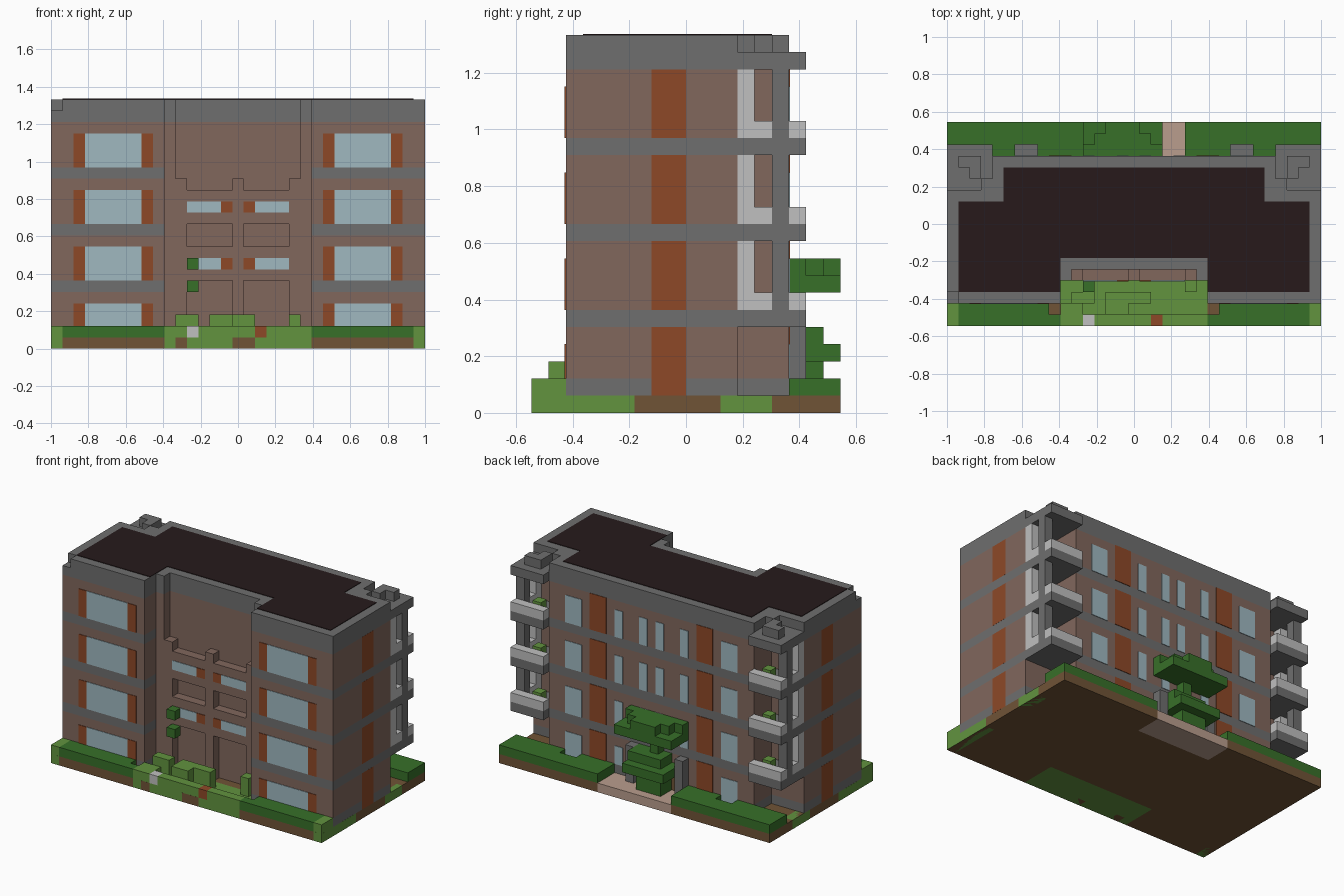
import bpy, bmesh

cube = bpy.data.objects.get("Cube")
if cube:
    bpy.data.objects.remove(cube, do_unlink=True)

W, D, H = 33, 18, 22          # size in blocks
U = 2 / W                     # one block
T = 0.06                      # thickness of painted plates, in blocks


def material(name, hexa):
    lin = [(int(hexa[k:k + 2], 16) / 255) ** 2.2 for k in (0, 2, 4)] + [1]
    m = bpy.data.materials.new(name)
    m.use_nodes = True
    m.diffuse_color = lin
    m.node_tree.nodes["Principled BSDF"].inputs["Base Color"].default_value = lin
    return m


BRICK = material("brown brick", "80675d")
GREY = material("grey concrete", "6e6e6e")
RUST = material("rust panel", "8c4a2c")
GLASS = material("pale glass", "9eb7bf")
ROOF = material("dark roof", "2b2021")
HEDGE = material("dark green", "3a6f2d")
LAWN = material("light green", "629241")
PALE = material("pale grey", "bebebe")
SOIL = material("soil brown", "6f5439")
PATH = material("path tan", "b89c8c")


def prism(bm, pts, z0, z1):
    """Extrude a plan outline given in blocks."""
    vs = [bm.verts.new((x * U - 1, (y - D / 2) * U, z0 * U)) for x, y in pts]
    top = bmesh.ops.extrude_face_region(bm, geom=[bm.faces.new(vs)])["geom"]
    moved = [v for v in top if isinstance(v, bmesh.types.BMVert)]
    bmesh.ops.translate(bm, verts=moved, vec=(0, 0, (z1 - z0) * U))


def part(name, mat, solids):
    """One object from (outline, z0, z1) prisms."""
    bm = bmesh.new()
    for pts, z0, z1 in solids:
        prism(bm, pts, z0, z1)
    bmesh.ops.recalc_face_normals(bm, faces=bm.faces)
    me = bpy.data.meshes.new(name)
    bm.to_mesh(me)
    bm.free()
    me.materials.append(mat)
    ob = bpy.data.objects.new(name, me)
    bpy.context.collection.objects.link(ob)


def box(x0, x1, y0, y1, z0, z1):
    return ([(x0, y0), (x1, y0), (x1, y1), (x0, y1)], z0, z1)


def both(*boxes):
    """Boxes plus their mirror images left to right."""
    out = []
    for pts, z0, z1 in boxes:
        out += [(pts, z0, z1), ([(W - x, y) for x, y in pts], z0, z1)]
    return out


def symmetric(half):
    return half + [(W - x, y) for x, y in reversed(half)]


FLOORS = (1, 6, 11, 16)       # bottom of each storey

# Main block: storeys of brick between concrete bands
plan = symmetric([(4, 15), (4, 12), (0, 12), (0, 2), (10, 2), (10, 6)])
part("brick_storeys", BRICK, [(plan, max(f, 2), f + 4) for f in FLOORS])
part("concrete_bands", GREY, [(plan, f - 1, f) for f in FLOORS[1:]]
     + [(plan, 1, 2), (plan, 20, 21)])
notched = [p for q in plan for p in ([(0, 3), (1, 3), (1, 2)] if q == (0, 2) else [q])]
part("parapet", GREY, [(notched, 21, H), box(11, 22, 5, 6, 20, H)]
     + both(box(10, 11, 4, 6, 20, H)))
part("roof_surface", ROOF, [(symmetric(
    [(5, 14), (5, 11), (1, 11), (1, 3), (10, 3), (10, 6)]), 21.5, H + T)])

# Recessed stairwell front with a projecting frame
part("recess_wall", BRICK, [box(11, 22, 5, 6, 1, 20)] + both(box(10, 11, 4, 6, 1, 20)))
frame = [box(16, 17, 4, 5, 1, 15)]
frame += both(box(11, 12, 4, 5, 1, 15))
for z0, z1 in ((6, 9), (11, 14)):
    frame += both(box(12, 16, 4, 5, z0, z1))
part("stair_frame", BRICK, frame)
part("stair_windows", GLASS, [b for z in (7, 12)
     for b in both(box(12, 15, 4 - T, 4.5, z, z + 1))])
part("stair_panels", RUST, [b for z in (7, 12)
     for b in both(box(15, 16, 4 - T, 4.5, z, z + 1))])
part("hanging_plants", HEDGE, [box(12, 13, 3, 4, z, z + 1) for z in (5, 7)])

# Front and back windows, rust panels
glass, rust = [], []
for f in FLOORS:
    glass += both(box(3, 8, 2 - T, 2.5, f, f + 3))
    rust += both(box(2, 3, 2 - T, 2.5, f, f + 3), box(8, 9, 2 - T, 2.5, f, f + 3))
    glass += both(box(6, 8, 14.5, 15 + T, f, f + 3))
    rust += both(box(9, 11, 14.5, 15 + T, f, f + 4))
    rust += both(box(-T / 9, 1, 7, 9, f, f + 4))
    glass += both(box(12, 13, 14.5, 15 + T, max(f, 2), f + 3))
    if f > 1:
        glass += both(box(15, 16, 14.5, 15 + T, f, f + 3))
part("windows", GLASS, glass)
part("rust_panels", RUST, rust)

# Corner balconies at the back
slabs, walls, posts, plants, pots = [], [], [], [], []
for f in FLOORS[1:]:
    slabs += both(box(0, 4, 12, 16, f - 1, f))
    walls += both(box(0, 4, 15, 16, f, f + 1), box(0, 1, 13, 14, f, f + 1),
                  box(0, 1, 12, 13, f, f + 4))
    posts += both(box(0, 1, 14, 15, f, f + 4))
    plants += both(box(2, 3, 14, 15, f, f + 1.3))
slabs += both(box(0, 4, 12, 16, 20, 21))
part("balcony_slabs", GREY, slabs)
part("balcony_walls", PALE, walls)
part("balcony_posts", GREY, posts)
part("balcony_plants", LAWN, plants)
part("roof_vents", GREY, both(box(1, 2, 14, 15, 21, H), box(2, 3, 13, 15, 21, H),
                              box(3, 4, 12, 13, 21, H)))

# Entrance at the back
part("entrance_door", SOIL, [box(13, 15, 14.5, 15 + T, 1, 4)])
part("entrance_posts", GREY, [box(x, x + 1, 15, 16, 1, 5) for x in (12, 18)])
part("entrance_path", PATH, [box(12, 21, 15, D, 0, 1)])

# Ground
part("soil", SOIL, [box(0, 12, 12, D, 0, 1), box(21, W, 12, D, 0, 1),
                    box(12, 21, 12, 15, 0, 1), box(0, W, 4, 12, 0, 1),
                    box(0, 10, 0, 4, 0, 1), box(23, W, 0, 4, 0, 1)])
part("front_lawn", LAWN, [box(10, 23, 0, 4, 0, 1)])
part("grass_edges", LAWN, both(box(-T / 9, 1, -T / 9, 6, 0, 1), box(-T / 9, 1, 11, 14, 0, 1)))
part("bare_patches", SOIL, [box(11, 12, -T / 9, 1, 0, 1), box(16, 18, -T / 9, 1, 0, 1)])

# Hedges, with gaps for the low back windows
hedge = both(box(1, 10, 0, 1, 1, 2), box(1, 9, 1, 2, 1, 2), box(0, 6, 15, D, 1, 2),
             box(6, 8, 16, D, 1, 2))
hedge += [box(8, 12, 15, D, 1, 2), box(21, 25, 15, D, 1, 2)]
part("hedges", HEDGE, hedge)
part("window_wells", GREY, both(box(6, 8, 15, 16, 1, 1 + T)))
part("corner_shrubs", LAWN, both(box(0, 1, 0, 2, 1, 2)))

# Front garden shrubs and flowers
part("garden_shrubs", LAWN, [
    box(10, 12, 0, 2, 1, 2), box(13, 18, 0, 1, 1, 2), box(19, 23, 0, 1, 1, 2),
    box(11, 13, 2, 3, 1, 3), box(14, 16, 1, 3, 1, 3), box(16, 18, 2, 3, 1, 3),
    box(21, 22, 3, 4, 1, 3)])
part("white_flower", PALE, [box(12, 13, 0, 1, 1, 2)])
part("red_flower", RUST, [box(18, 19, 0, 1, 1, 2)])

# Stepped tree over the entrance
part("entrance_tree", HEDGE, [
    box(14, 17, 15, 17, 1, 3), box(13, 18, 15, D, 3, 4), box(14, 18, 15, 17, 4, 5),
    box(15, 16, 15, 16, 5, 7), box(12, 19, 15, D, 7, 8)]
    + [box(12 + k, 19 - k, 15 + k, 16 + k, 8, 9) for k in range(3)])
